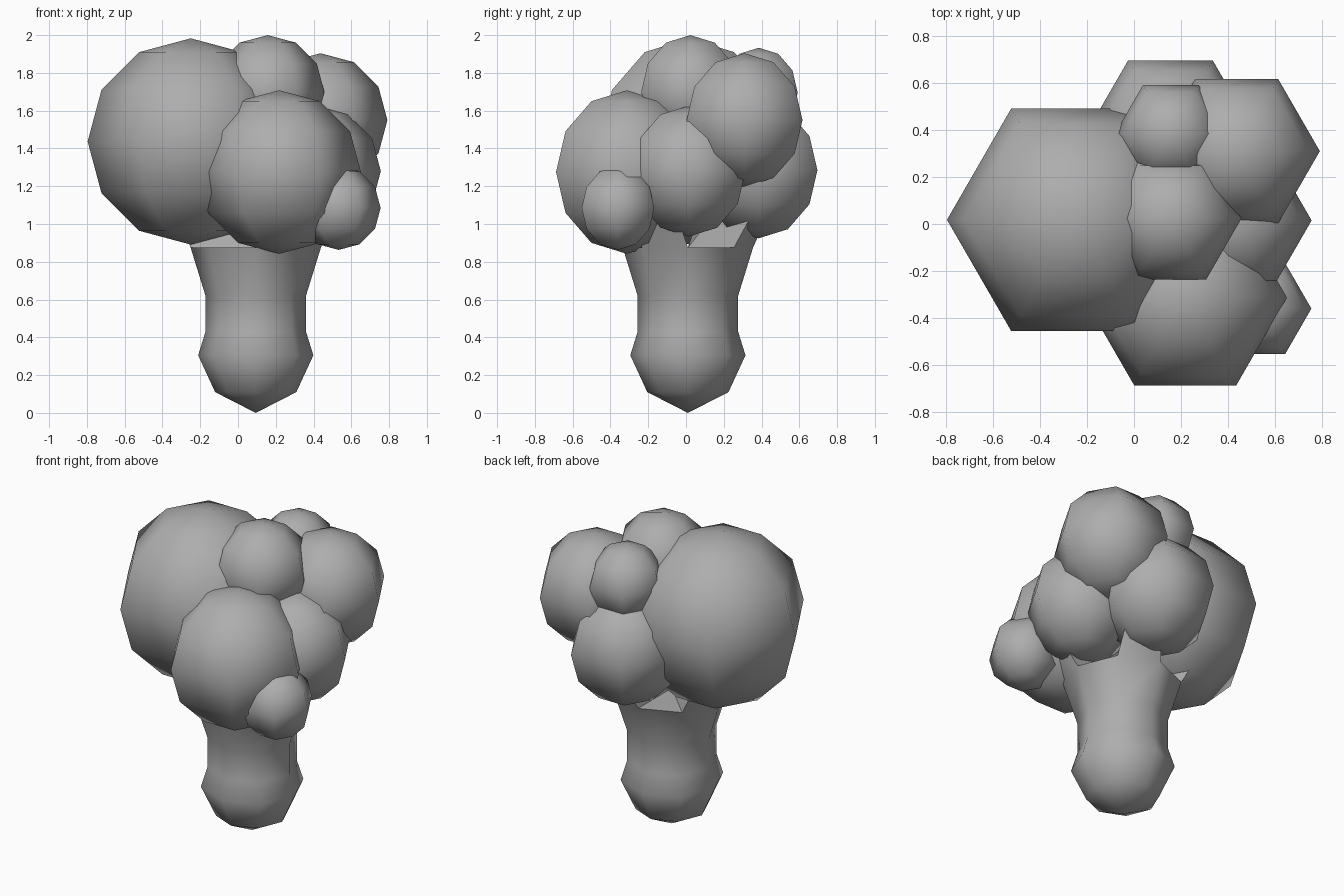
import bpy, bmesh
from math import radians, cos, sin, pi
from mathutils import Vector, Matrix

if "Cube" in bpy.data.objects:
    bpy.data.objects.remove(bpy.data.objects["Cube"])

# Single grey material
grey = bpy.data.materials.new("plain_grey")
grey.use_nodes = True
COLOUR = (0.42, 0.42, 0.42, 1)
grey.diffuse_color = COLOUR
grey.node_tree.nodes["Principled BSDF"].inputs["Base Color"].default_value = COLOUR


def finish(bm, name, location, angle):
    """Turn a bmesh into a smooth shaded object."""
    bmesh.ops.recalc_face_normals(bm, faces=bm.faces)
    mesh = bpy.data.meshes.new(name)
    bm.to_mesh(mesh)
    bm.free()
    mesh.materials.append(grey)
    obj = bpy.data.objects.new(name, mesh)
    obj.location = location
    bpy.context.collection.objects.link(obj)
    bpy.ops.object.select_all(action='DESELECT')
    obj.select_set(True)
    bpy.context.view_layer.objects.active = obj
    bpy.ops.object.shade_smooth_by_angle(angle=radians(angle))
    return obj


def foliage(name, location, radius):
    """Six-sided ball with corners pointing to both sides."""
    bm = bmesh.new()
    bmesh.ops.create_uvsphere(bm, u_segments=6, v_segments=6, radius=radius,
                              matrix=Matrix.Rotation(radians(30), 4, 'Z'))
    finish(bm, name, location, 80)


# Foliage clumps
foliage("foliage_large", (-0.25, 0.018, 1.437), 0.546)
foliage("foliage_front", (0.218, -0.313, 1.275), 0.433)
foliage("foliage_upper_side", (0.437, 0.31, 1.55), 0.354)
foliage("foliage_top", (0.157, 0.023, 1.7), 0.3)
foliage("foliage_back_top", (0.157, 0.385, 1.695), 0.238)
foliage("foliage_back", (0.155, 0.383, 1.285), 0.361)
foliage("foliage_side", (0.41, 0.015, 1.28), 0.346)
foliage("foliage_small", (0.533, -0.36, 1.085), 0.222)

# Trunk: eight-sided bulb, narrow neck and flared rim
SIDES = 8
PROFILE = [(0.215, 0.11), (0.305, 0.305), (0.266, 0.43), (0.266, 0.62), (0.345, 0.875)]
BRANCHES = (1, 3, 7)
bm = bmesh.new()
rings = []
for r, z in PROFILE:
    rings.append([bm.verts.new((r * cos(2 * pi * i / SIDES), r * sin(2 * pi * i / SIDES), z))
                  for i in range(SIDES)])
base = bm.verts.new((0, 0, 0))
crown = bm.verts.new((0, 0, PROFILE[-1][1]))
wedges = []
for i in range(SIDES):
    j = (i + 1) % SIDES
    bm.faces.new((base, rings[0][j], rings[0][i]))
    for low, high in zip(rings, rings[1:]):
        bm.faces.new((low[i], low[j], high[j], high[i]))
    wedge = bm.faces.new((rings[-1][i], rings[-1][j], crown))
    if i in BRANCHES:
        wedges.append(wedge)

# Branches: some wedges of the crown rise outwards into the foliage
for face in bmesh.ops.extrude_discrete_faces(bm, faces=wedges)["faces"]:
    centre = face.calc_center_median()
    outward = Vector((centre.x, centre.y, 0)).normalized()
    bmesh.ops.scale(bm, vec=(0.75, 0.75, 0.75), verts=face.verts,
                    space=Matrix.Translation(-centre))
    bmesh.ops.translate(bm, vec=outward * 0.16 + Vector((0, 0, 0.25)), verts=face.verts)
finish(bm, "trunk", (0.094, 0.01, 0), 70)
